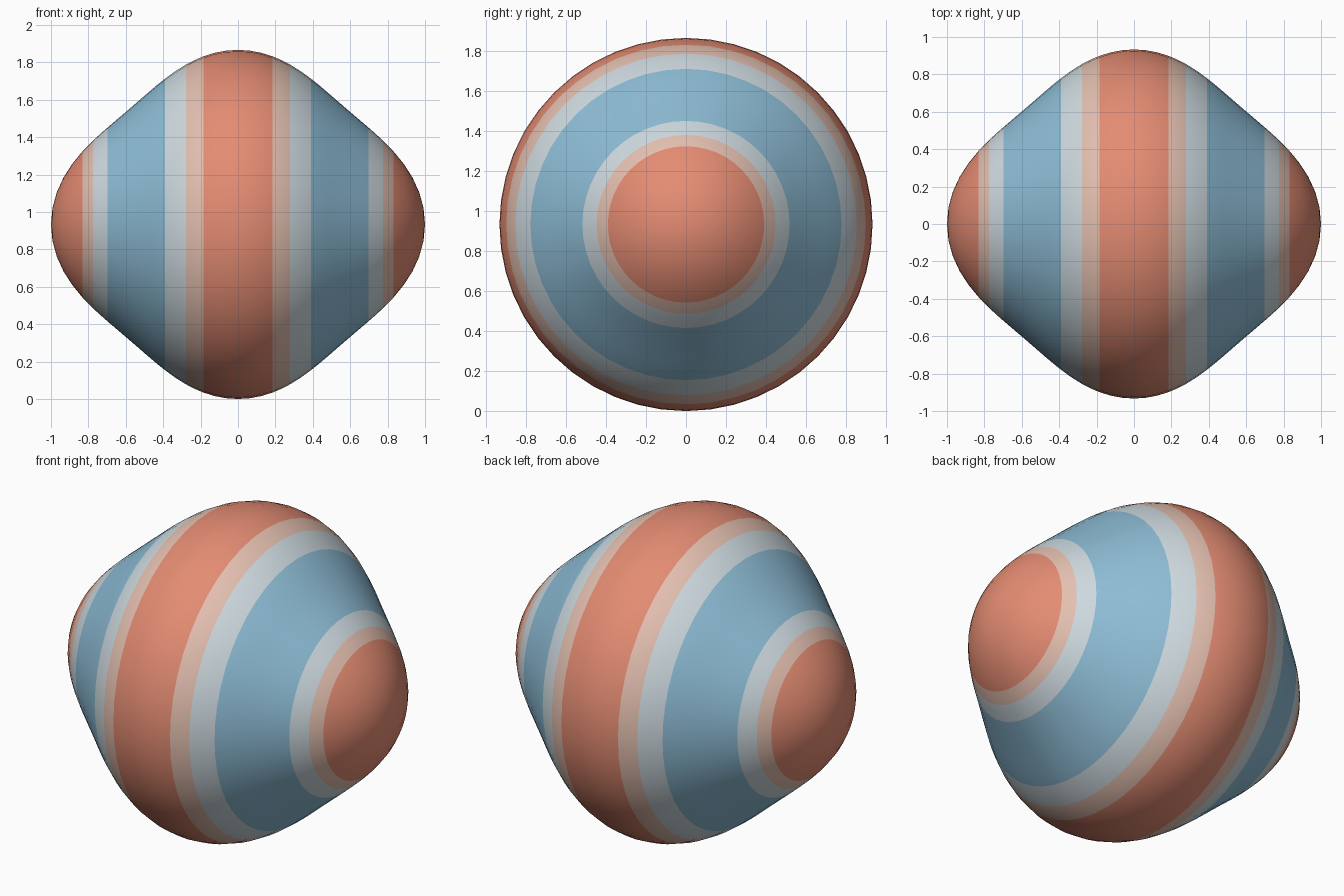
import bpy, bmesh, math

cube = bpy.data.objects.get("Cube")
if cube:
    bpy.data.objects.remove(cube, do_unlink=True)

SEGMENTS = 48
MEAN, SWING = 0.893, 0.107      # base radius and ripple height
CENTRE_Z = MEAN + 0.375 * SWING


def material(name, rgb):
    m = bpy.data.materials.new(name)
    m.use_nodes = True
    m.diffuse_color = (*rgb, 1)
    bsdf = m.node_tree.nodes["Principled BSDF"]
    bsdf.inputs["Base Color"].default_value = (*rgb, 1)
    bsdf.inputs["Roughness"].default_value = 0.7
    return m


def radius(theta):
    # Fourth-order ripple: bulges at both tips and around the waist
    c2 = math.cos(theta) ** 2
    return MEAN + SWING * (35 * c2 * c2 - 30 * c2 + 3) / 8


ORANGE, PEACH, PALE, BLUE = range(4)
materials = [material("coral orange", (0.774, 0.262, 0.171)),
             material("pale peach", (0.774, 0.527, 0.434)),
             material("pale grey blue", (0.617, 0.701, 0.745)),
             material("sky blue", (0.270, 0.509, 0.672))]

# Colour bands from tip to waist: end angle in degrees, colour, rings
half = [(25.2, ORANGE, 5), (30.0, PEACH, 1), (36.6, PALE, 2), (63.3, BLUE, 7),
        (71.9, PALE, 2), (78.4, PEACH, 2), (90.0, ORANGE, 3)]
angles, colours, start = [0.0], [], 0.0
for end, colour, rings in half:
    for i in range(1, rings + 1):
        angles.append(start + (end - start) * i / rings)
        colours.append(colour)
    start = end
# Mirror the bands to the other tip
angles += [180 - a for a in reversed(angles[:-1])]
colours += colours[::-1]

# Revolve the profile about the x axis
bm = bmesh.new()
rows = []
for a in angles:
    t = math.radians(a)
    x, r = radius(t) * math.cos(t), radius(t) * math.sin(t)
    if a in (0.0, 180.0):
        rows.append([bm.verts.new((x, 0, CENTRE_Z))] * SEGMENTS)
    else:
        rows.append([bm.verts.new((x, r * math.cos(p), CENTRE_Z + r * math.sin(p)))
                     for p in (2 * math.pi * k / SEGMENTS for k in range(SEGMENTS))])
for upper, lower, colour in zip(rows, rows[1:], colours):
    for k in range(SEGMENTS):
        n = (k + 1) % SEGMENTS
        corners = list(dict.fromkeys([upper[k], lower[k], lower[n], upper[n]]))
        face = bm.faces.new(corners)
        face.material_index = colour
        face.smooth = True
bmesh.ops.recalc_face_normals(bm, faces=bm.faces[:])

mesh = bpy.data.meshes.new("banded_body")
bm.to_mesh(mesh)
bm.free()
for m in materials:
    mesh.materials.append(m)
body = bpy.data.objects.new("banded_body", mesh)
bpy.context.collection.objects.link(body)
